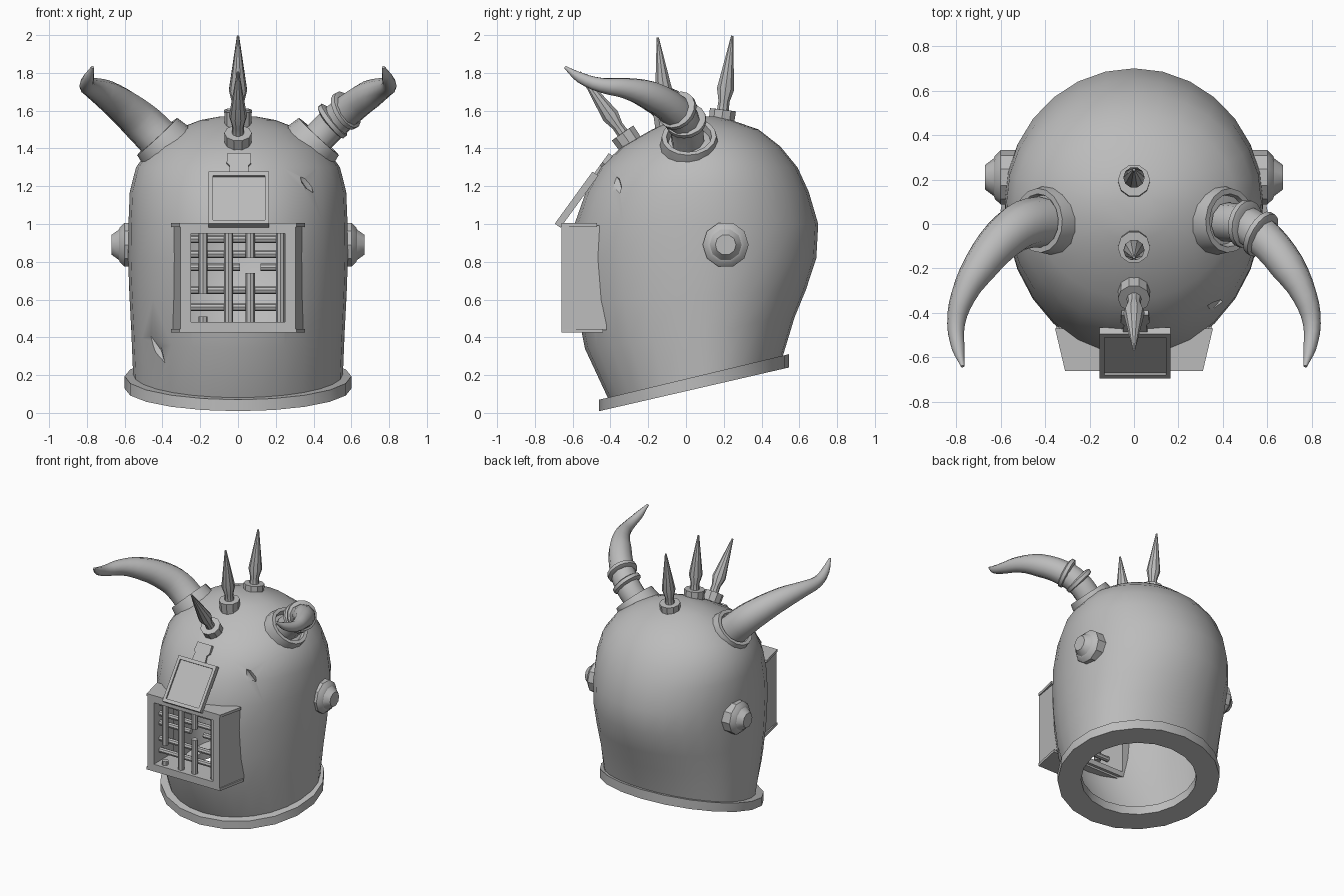
import bpy, bmesh
from math import sin, cos, pi, radians
from mathutils import Vector

cube = bpy.data.objects.get("Cube")
if cube:
    bpy.data.objects.remove(cube)

steel = bpy.data.materials.new("grey_steel")
steel.use_nodes = True
steel.diffuse_color = (0.5, 0.5, 0.5, 1)
bsdf = next(n for n in steel.node_tree.nodes if n.type == "BSDF_PRINCIPLED")
bsdf.inputs["Base Color"].default_value = (0.5, 0.5, 0.5, 1)


def add(name, data):
    obj = bpy.data.objects.new(name, data)
    bpy.context.collection.objects.link(obj)
    data.materials.append(steel)
    return obj


def finish(obj, angle=30):
    """Apply modifiers or curve bevel, then smooth with sharp edges kept."""
    bpy.ops.object.select_all(action="DESELECT")
    obj.select_set(True)
    bpy.context.view_layer.objects.active = obj
    bpy.ops.object.convert(target="MESH")
    bpy.ops.object.shade_smooth_by_angle(angle=radians(angle))
    return obj


def loft(name, rings, caps=(True, True), cyclic=False):
    """Skin a list of rings; cyclic joins the last ring to the first."""
    bm = bmesh.new()
    loops = [[bm.verts.new(p) for p in ring] for ring in rings]
    pairs = list(zip(loops, loops[1:]))
    if cyclic:
        pairs.append((loops[-1], loops[0]))
    for a, b in pairs:
        for i in range(len(a)):
            j = (i + 1) % len(a)
            bm.faces.new((a[i], a[j], b[j], b[i]))
    for wanted, loop in zip(caps, (loops[0], loops[-1])):
        if wanted and not cyclic:
            bm.faces.new(loop)
    bmesh.ops.recalc_face_normals(bm, faces=bm.faces)
    mesh = bpy.data.meshes.new(name)
    bm.to_mesh(mesh)
    bm.free()
    return add(name, mesh)


def turned(name, base, direction, profile, sides=12):
    """Solid of revolution; profile is (distance along axis, radius)."""
    base = Vector(base)
    turn = Vector(direction).to_track_quat("Z", "Y")
    rings = [[base + turn @ Vector((r * cos(2 * pi * i / sides), r * sin(2 * pi * i / sides), d))
              for i in range(sides)] for d, r in profile]
    return loft(name, rings)


def bar(name, start, end, radius=0.024):
    axis = Vector(end) - Vector(start)
    return turned(name, start, axis, [(0, radius), (axis.length, radius)], 8)


def egg(z, half_x, front, back, tilt=0, count=28, widest=0.1):
    """Egg-shaped section, optionally sloping up toward the back."""
    ring = []
    for i in range(count):
        c, s = cos(2 * pi * i / count), sin(2 * pi * i / count)
        y = widest + s * (back - widest if s > 0 else widest - front)
        ring.append((half_x * c, y, z + tilt * y))
    return ring


def rect(hx, z0, z1, y):
    return [(-hx, y, z0), (hx, y, z0), (hx, y, z1), (-hx, y, z1)]


# Helmet shell: stacked sections, hollowed, then cut for visor and gashes
shell = loft("helmet_shell", [
    egg(0.17, 0.555, -0.41, 0.51, 0.24),
    egg(0.42, 0.565, -0.535, 0.575, 0.15),
    egg(0.62, 0.575, -0.585, 0.635, 0.05),
    egg(0.82, 0.582, -0.60, 0.69),
    egg(1.0, 0.58, -0.59, 0.70),
    egg(1.17, 0.573, -0.53, 0.65),
    egg(1.3, 0.54, -0.455, 0.59),
    egg(1.41, 0.46, -0.34, 0.5),
    egg(1.5, 0.33, -0.18, 0.385),
    egg(1.55, 0.2, -0.07, 0.24),
    egg(1.57, 0.09, 0.01, 0.16),
], caps=(False, True))
wall = shell.modifiers.new("wall", "SOLIDIFY")
wall.thickness, wall.offset = 0.05, -1

cutters = [loft("visor_cutter", [rect(0.25, 0.48, 0.95, -1), rect(0.25, 0.48, 0.95, -0.25)])]
for start, end, width in (((-0.50, -0.26, 0.46), (-0.37, -0.37, 0.20), 0.045),
                          ((0.32, -0.42, 1.32), (0.40, -0.33, 1.14), 0.035)):
    length = (Vector(end) - Vector(start)).length
    cutters.append(turned("gash_cutter", start, Vector(end) - Vector(start),
                          [(0, 0.003), (length * 0.5, width), (length, 0.003)], 4))
for cutter in cutters:
    cutter.hide_render = True
    cut = shell.modifiers.new("cut", "BOOLEAN")
    cut.operation, cut.object, cut.solver = "DIFFERENCE", cutter, "EXACT"
finish(shell, 35)
for cutter in cutters:
    bpy.data.objects.remove(cutter)

# Sloping neck rim
finish(loft("neck_rim", [
    egg(0.115, 0.60, -0.46, 0.545, 0.23, 20, 0.06),
    egg(0.18, 0.60, -0.46, 0.545, 0.24, 20, 0.06),
    egg(0.18, 0.43, -0.31, 0.40, 0.24, 20, 0.06),
    egg(0.115, 0.43, -0.31, 0.40, 0.23, 20, 0.06),
], cyclic=True))

# Visor box, with thin lips above and below
finish(loft("visor_box", [
    rect(0.345, 0.44, 0.99, -0.42),
    rect(0.305, 0.43, 1.0, -0.66),
    rect(0.25, 0.48, 0.95, -0.66),
    rect(0.25, 0.48, 0.95, -0.42),
], cyclic=True))
for name, z, back in (("visor_top_lip", 0.985, -0.47), ("visor_bottom_lip", 0.425, -0.44)):
    finish(loft(name, [rect(0.31, z, z + 0.02, -0.66), rect(0.355, z, z + 0.02, back)]))

# Broken grille
for x, z0, z1 in ((-0.185, 0.63, 0.97), (-0.185, 0.46, 0.51), (-0.05, 0.46, 0.97),
                  (0.065, 0.82, 0.97), (0.065, 0.46, 0.74), (0.225, 0.46, 0.97)):
    finish(bar("grille_upright", (x, -0.615, z0), (x, -0.615, z1)))
for z, spans in ((0.92, ((-0.27, 0.27),)), (0.77, ((-0.27, 0.01), (0.12, 0.27))),
                 (0.65, ((-0.27, 0.27),)), (0.56, ((-0.27, 0.27),)), (0.84, ((-0.27, 0.27),))):
    for x0, x1 in spans:
        finish(bar("grille_crossbar", (x0, -0.58, z), (x1, -0.58, z), 0.02))

# Leaning face plate with a tab and a raised border
half = [(0.16, 0), (0.16, 0.34), (0.055, 0.34), (0.05, 0.39), (0.065, 0.41), (0.06, 0.47)]
outline = half + [(-x, v) for x, v in reversed(half)]
plate = loft("face_plate", [[(x, v, z) for x, v in outline] for z in (-0.025, 0)])
edges = []
for hx, v0, v1, z in ((0.16, 0, 0.34, -0.005), (0.16, 0, 0.34, 0.012),
                      (0.138, 0.025, 0.315, 0.012), (0.138, 0.025, 0.315, -0.005)):
    edges.append([(-hx, v0, z), (hx, v0, z), (hx, v1, z), (-hx, v1, z)])
border = loft("face_plate_border", edges, cyclic=True)
for part in (plate, border):
    part.location = (0.005, -0.685, 0.995)
    part.rotation_euler.x = radians(54)
    finish(part)

# Crest spikes on washers
spike = [(-0.05, 0.07), (0.045, 0.073), (0.046, 0.033), (0.09, 0.031), (0.155, 0.048), (0.44, 0.006)]
for name, base, tip in (("front_spike", (0, -0.31, 1.445), (0, -0.56, 1.80)),
                        ("middle_spike", (0, -0.10, 1.55), (0, -0.15, 1.99)),
                        ("rear_spike", (0, 0.19, 1.56), (0, 0.245, 2.0))):
    finish(turned(name, base, Vector(tip) - Vector(base), spike, 10))

# Horns, collars and ear bolts on each side
path = [(0.41, 0.01, 1.44), (0.50, -0.005, 1.53), (0.58, -0.06, 1.6), (0.69, -0.19, 1.68),
        (0.77, -0.33, 1.72), (0.80, -0.45, 1.735), (0.79, -0.56, 1.775), (0.77, -0.64, 1.83)]
widths = [0.115, 0.11, 0.1, 0.08, 0.055, 0.04, 0.029, 0.008]
for side, name in ((1, "left"), (-1, "right")):
    curve = bpy.data.curves.new(name + "_horn", "CURVE")
    curve.dimensions = "3D"
    curve.bevel_depth, curve.bevel_resolution = 1, 3
    curve.resolution_u, curve.use_fill_caps = 3, True
    spline = curve.splines.new("BEZIER")
    spline.bezier_points.add(len(path) - 1)
    for i, (point, (x, y, z)) in enumerate(zip(spline.bezier_points, path)):
        point.co = (side * x, y, z)
        point.radius = 0.088 if side > 0 and i < 3 else widths[i]
        point.handle_left_type = point.handle_right_type = "AUTO"
    finish(add(name + "_horn", curve), 45)

    finish(turned(name + "_horn_collar", (side * 0.36, 0.02, 1.39), (side * 0.68, -0.04, 0.73),
                  [(-0.05, 0.163), (0, 0.163), (0.1, 0.145), (0.1, 0.12), (0.06, 0.11)], 16))
    finish(turned(name + "_ear_bolt", (side * 0.5, 0.21, 0.89), (side, 0, 0),
                  [(0, 0.122), (0.1, 0.122), (0.125, 0.098), (0.13, 0.085), (0.17, 0.055)], 10))

# Bands wrapped round the left horn only
for base, axis in (((0.50, 0.0, 1.545), (0.75, -0.15, 0.6)), ((0.57, -0.045, 1.60), (0.75, -0.45, 0.45))):
    finish(turned("left_horn_band", base, axis,
                  [(-0.022, 0.085), (-0.012, 0.108), (0.012, 0.108), (0.022, 0.085)], 16), 60)
